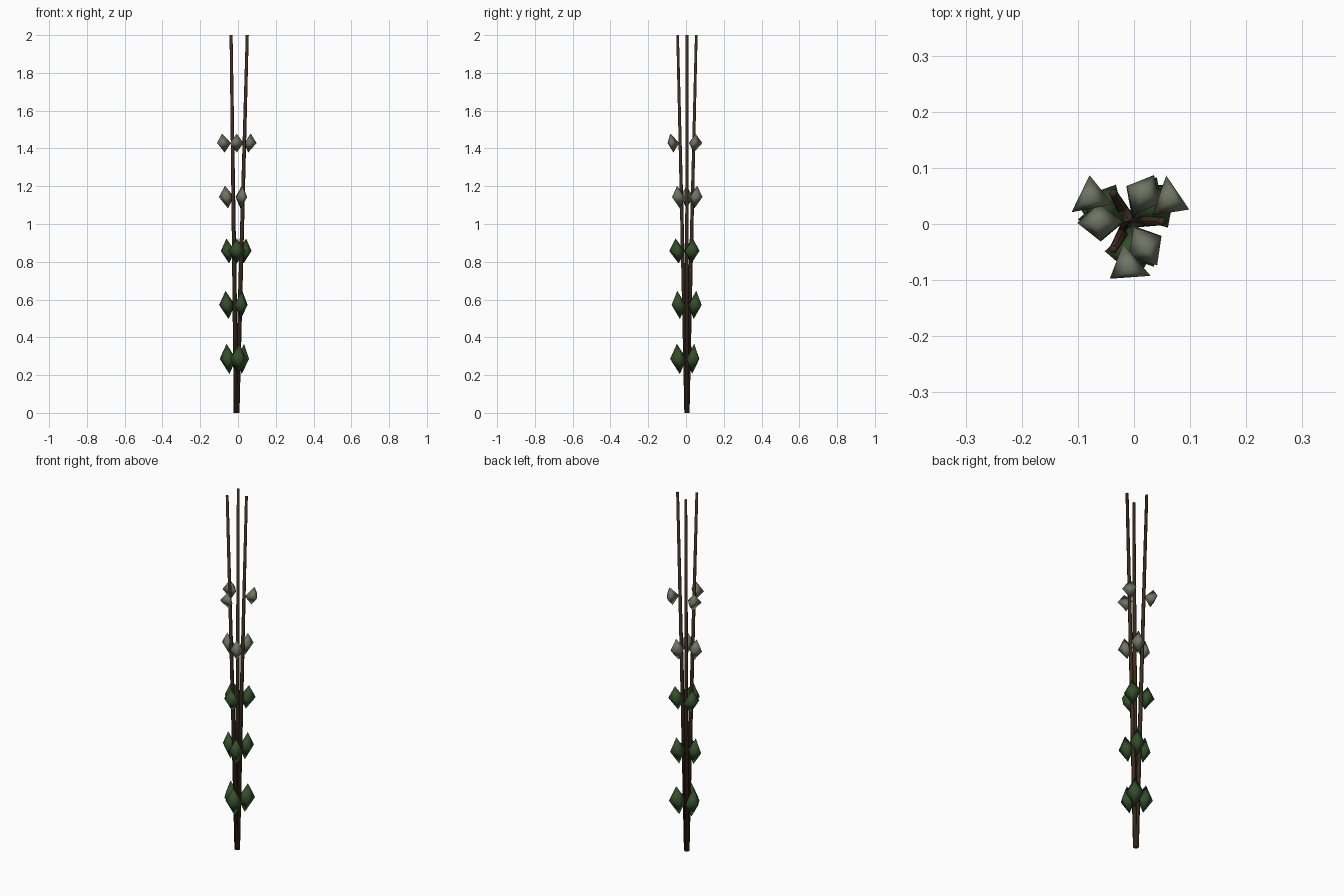
import bpy, math
from mathutils import Vector

if "Cube" in bpy.data.objects:
    bpy.data.objects.remove(bpy.data.objects["Cube"])

CX, CY = -0.008, 0.005  # axis of the stem bundle


def material(name, rgb):
    m = bpy.data.materials.new(name)
    m.diffuse_color = (*rgb, 1)
    m.use_nodes = True
    m.node_tree.nodes["Principled BSDF"].inputs["Base Color"].default_value = m.diffuse_color
    return m


bark = material("bark", (0.045, 0.026, 0.014))
green = material("leaf_green", (0.034, 0.075, 0.024))
pale = material("leaf_pale", (0.16, 0.175, 0.125))


def make(name, verts, faces, mat):
    me = bpy.data.meshes.new(name)
    me.from_pydata(verts, [], faces)
    me.materials.append(mat)
    me.shade_smooth()
    ob = bpy.data.objects.new(name, me)
    bpy.context.collection.objects.link(ob)
    return ob


def polar(r, a, z):
    return Vector((CX + r * math.cos(a), CY + r * math.sin(a), z))


def stem(name, a, sides=6):
    # tapered rod leaning outward
    verts = []
    for z, lean, rad in ((0, 0.003, 0.013), (2, 0.057, 0.008)):
        c = polar(lean, a, z)
        for i in range(sides):
            t = math.tau * i / sides + a
            verts.append(c + Vector((rad * math.cos(t), rad * math.sin(t), 0)))
    faces = [(i, (i + 1) % sides, sides + (i + 1) % sides, sides + i) for i in range(sides)]
    faces += [tuple(reversed(range(sides))), tuple(range(sides, 2 * sides))]
    make(name, verts, faces, bark)


def leaf(name, a, r, z, h, ring, mat):
    # faceted bud: ring of (outward, sideways) points between two tips
    c = polar(r, a, z)
    out = Vector((math.cos(a), math.sin(a), 0))
    side = Vector((-math.sin(a), math.cos(a), 0))
    n = len(ring)
    verts = [c + out * u + side * v for u, v in ring]
    verts += [c + out * 0.008 + Vector((0, 0, h)), c - out * 0.008 - Vector((0, 0, h))]
    faces = []
    for i in range(n):
        j = (i + 1) % n
        faces += [(i, j, n), (j, i, n + 1)]
    make(name, verts, faces, mat)


# direction, distance, half height, outward and sideways half widths per level
levels = [(44, 0.047, 0.08, 0.045, 0.046), (58, 0.05, 0.075, 0.042, 0.038),
          (32, 0.052, 0.066, 0.042, 0.046), (62, 0.053, 0.06, 0.04, 0.034),
          (31, 0.08, 0.05, 0, 0)]

for k in range(3):
    turn = math.tau * k / 3
    stem(f"stem_{k + 1}", turn)
    for n, (deg, r, h, s, w) in enumerate(levels):
        if n == 4:
            ring = [(0.022, -0.037), (0.018, 0.036), (-0.04, -0.012)]
        else:
            ring = [(s, 0), (0, w), (-s, 0), (0, -w)]
        leaf(f"leaf_{n + 1}_{k + 1}", math.radians(deg) + turn, r, (n + 1) * 2 / 7,
             h, ring, green if n < 3 else pale)
